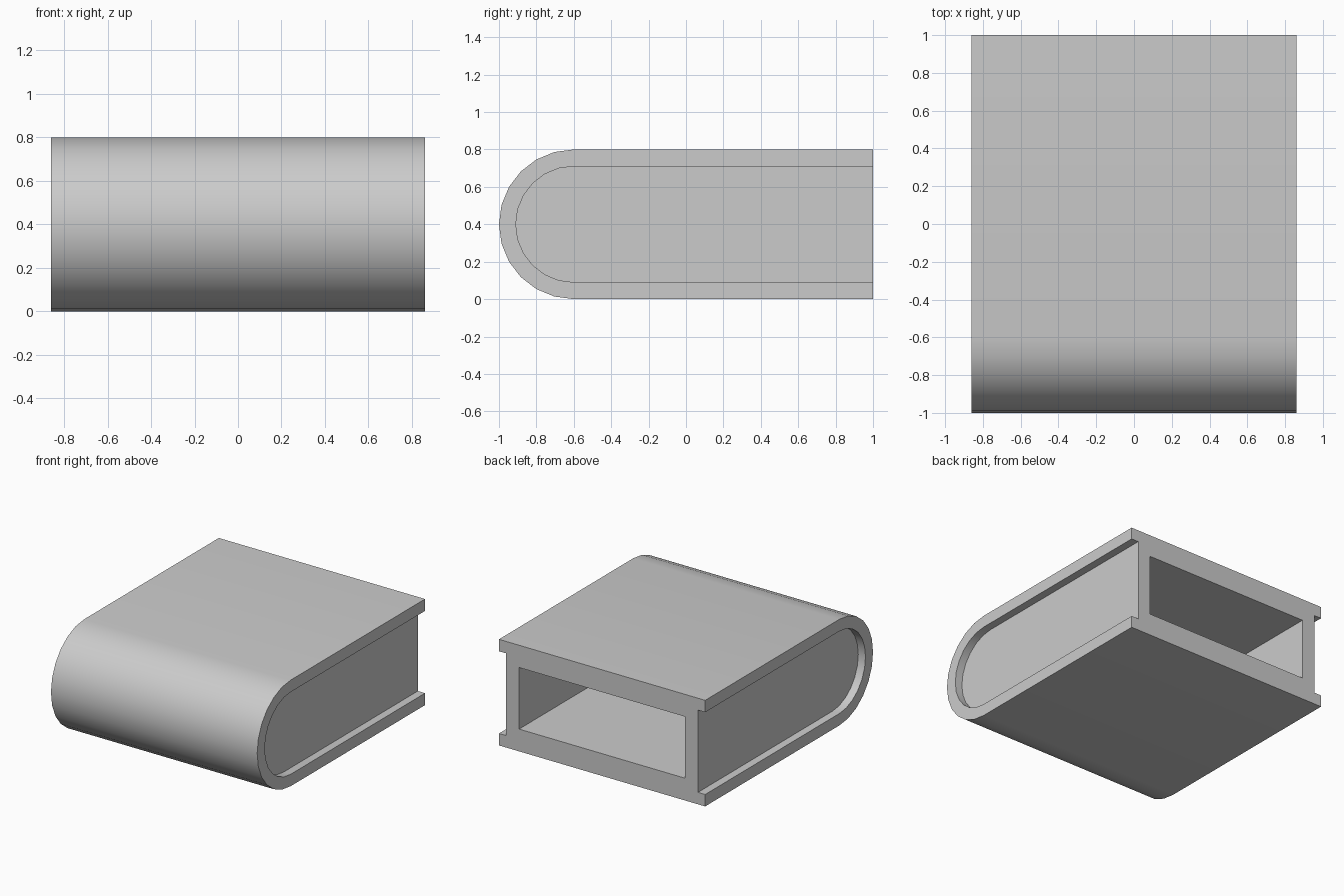
import bpy, bmesh
from math import sin, cos, pi

if "Cube" in bpy.data.objects:
    bpy.data.objects.remove(bpy.data.objects["Cube"])

HALF_W, RADIUS, ARC_Y, MID_Z = 0.86, 0.40, -0.60, 0.40
RIM, RECESS, WALL = 0.09, 0.06, 0.168
STEPS = 12


def rounded_slab(name, radius, back_y, x0, x1):
    """Side profile with a half-round front, extruded from x0 to x1."""
    pts = [(back_y, MID_Z + radius)]
    for i in range(STEPS + 1):
        a = pi / 2 + pi * i / STEPS
        pts.append((ARC_Y + radius * cos(a), MID_Z + radius * sin(a)))
    pts.append((back_y, MID_Z - radius))
    return extrude_profile(name, pts, x0, x1)


def extrude_profile(name, pts, x0, x1):
    bm = bmesh.new()
    face = bm.faces.new([bm.verts.new((x0, y, z)) for y, z in pts])
    ext = bmesh.ops.extrude_face_region(bm, geom=[face])
    verts = [g for g in ext["geom"] if isinstance(g, bmesh.types.BMVert)]
    bmesh.ops.translate(bm, vec=(x1 - x0, 0, 0), verts=verts)
    bmesh.ops.recalc_face_normals(bm, faces=bm.faces)
    mesh = bpy.data.meshes.new(name)
    bm.to_mesh(mesh)
    bm.free()
    ob = bpy.data.objects.new(name, mesh)
    bpy.context.collection.objects.link(ob)
    return ob


def cut(target, cutter):
    cutter.hide_render = True
    mod = target.modifiers.new(cutter.name, "BOOLEAN")
    mod.operation, mod.solver, mod.object = "DIFFERENCE", "EXACT", cutter
    bpy.ops.object.modifier_apply(modifier=mod.name)
    bpy.data.objects.remove(cutter, do_unlink=True)


# Round-fronted casing
casing = rounded_slab("casing", RADIUS, 1.0, -HALF_W, HALF_W)
bpy.context.view_layer.objects.active = casing
casing.select_set(True)

# Shallow recess in each side, open at the back
for side in (-1, 1):
    cut(casing, rounded_slab("side_recess", RADIUS - RIM, 1.2,
                             side * (HALF_W - RECESS), side * (HALF_W + 0.2)))

# Rectangular cavity opening at the back
lo, hi = WALL, 2 * MID_Z - WALL
cut(casing, extrude_profile("back_cavity",
                            [(-0.7, lo), (1.2, lo), (1.2, hi), (-0.7, hi)],
                            -HALF_W + WALL, HALF_W - WALL))

# Smooth front curve, crisp edges elsewhere
bpy.ops.object.shade_smooth_by_angle(angle=pi / 6)
